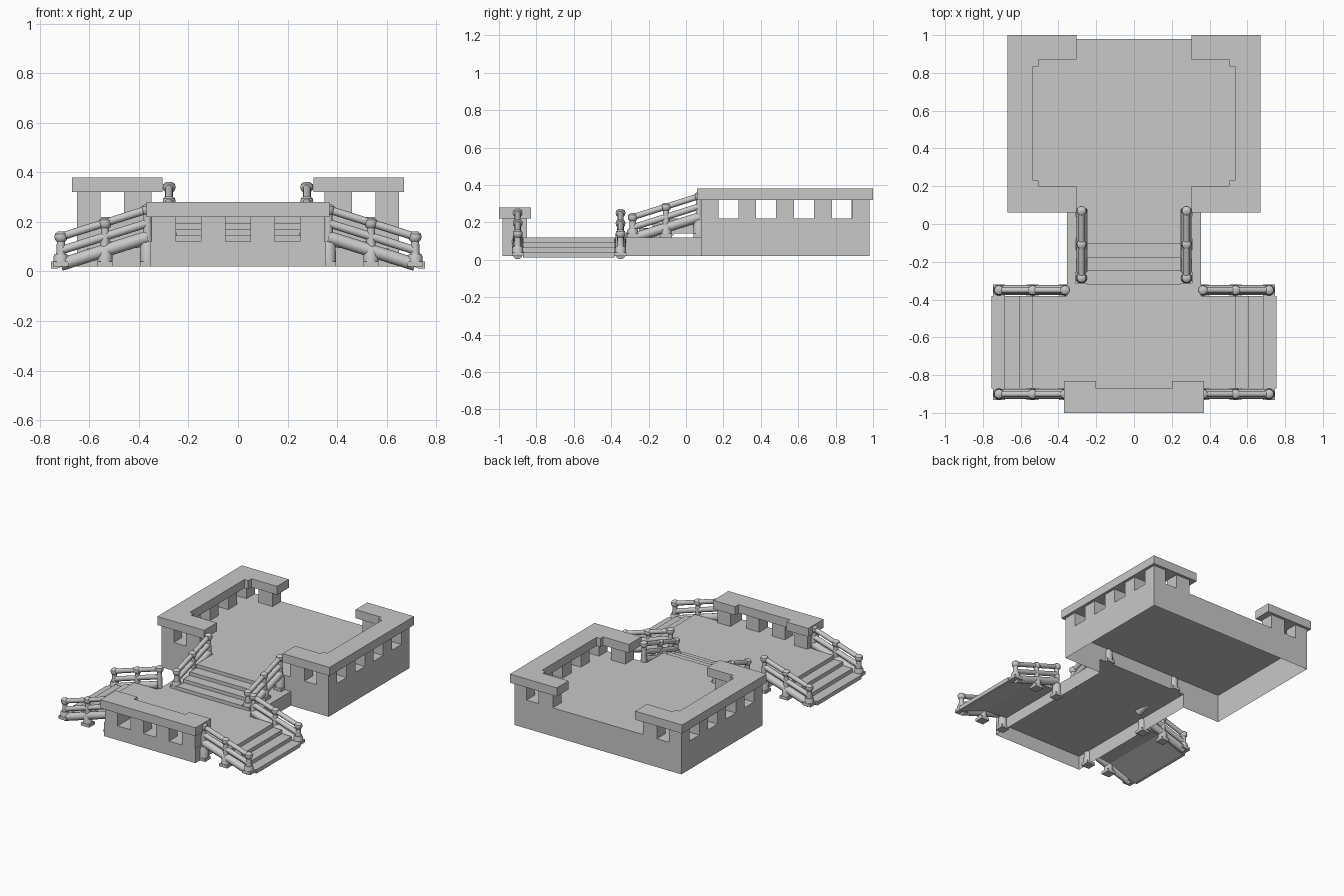
import bpy, bmesh, math
from mathutils import Vector

cube = bpy.data.objects.get("Cube")
if cube:
    bpy.data.objects.remove(cube, do_unlink=True)

stone = bpy.data.materials.new("grey stone")
stone.use_nodes = True
GREY = (0.58, 0.58, 0.58, 1)
stone.diffuse_color = GREY
stone.node_tree.nodes["Principled BSDF"].inputs["Base Color"].default_value = GREY


def finish(name, bm, smooth=False):
    mesh = bpy.data.meshes.new(name)
    bm.to_mesh(mesh)
    bm.free()
    mesh.materials.append(stone)
    if smooth:
        mesh.polygons.foreach_set("use_smooth", [True] * len(mesh.polygons))
        mesh.set_sharp_from_angle(angle=math.radians(40))
    obj = bpy.data.objects.new(name, mesh)
    bpy.context.collection.objects.link(obj)
    return obj


def box(name, x, y, z, open_sides=()):
    """Box between limits; faces pointing along open_sides are left out."""
    bm = bmesh.new()
    bmesh.ops.create_cube(bm, size=1)
    bm.normal_update()
    gone = [f for f in bm.faces if any(f.normal.dot(Vector(d)) > 0.9 for d in open_sides)]
    bmesh.ops.delete(bm, geom=gone, context='FACES_ONLY')
    for v in bm.verts:
        v.co = [a[0] if c < 0 else a[1] for c, a in zip(v.co, (x, y, z))]
    return finish(name, bm)


def prism(name, points, shift):
    """Extrude a closed outline along a vector."""
    bm = bmesh.new()
    face = bm.faces.new([bm.verts.new(p) for p in points])
    new = bmesh.ops.extrude_face_region(bm, geom=[face], use_keep_orig=True)
    bmesh.ops.translate(bm, vec=shift,
                        verts=[g for g in new["geom"] if isinstance(g, bmesh.types.BMVert)])
    bmesh.ops.recalc_face_normals(bm, faces=bm.faces)
    return finish(name, bm)


def rod(name, a, b, radius):
    bm = bmesh.new()
    a, b = Vector(a), Vector(b)
    bmesh.ops.create_cone(bm, cap_ends=True, segments=12, radius1=radius,
                          radius2=radius, depth=(b - a).length)
    turn = (b - a).to_track_quat('Z', 'Y')
    for v in bm.verts:
        v.co = turn @ v.co + (a + b) / 2
    return finish(name, bm, True)


def lathe(name, x, y, profile, sides=12):
    bm = bmesh.new()
    rings = [[bm.verts.new((x + r * math.cos(math.tau * i / sides),
                            y + r * math.sin(math.tau * i / sides), z))
              for i in range(sides)] for r, z in profile]
    for low, high in zip(rings, rings[1:]):
        for i in range(sides):
            j = (i + 1) % sides
            bm.faces.new((low[i], low[j], high[j], high[i]))
    bm.faces.new(rings[0][::-1])
    bm.faces.new(rings[-1])
    return finish(name, bm, True)


def post(name, x, y, foot, ball):
    """Square foot, round base, tapered shaft and flattened ball finial."""
    top = foot + 0.42 * (ball - foot)
    box(name + "_foot", (x - 0.031, x + 0.031), (y - 0.031, y + 0.031), (foot, foot + 0.02))
    lathe(name + "_shaft", x, y, [(0.031, foot), (0.029, top - 0.008), (0.025, top),
                                  (0.019, top), (0.016, ball - 0.018)])
    lathe(name + "_ball", x, y, [(0.014, ball - 0.022), (0.024, ball - 0.012),
                                 (0.026, ball), (0.024, ball + 0.012), (0.012, ball + 0.021)])


def railing(name, posts):
    """Posts given as (x, y, foot, ball), joined by three sloping rails."""
    for i, p in enumerate(posts):
        post(f"{name}_post_{i + 1}", *p)
    (xa, ya, _, za), (xb, yb, _, zb) = posts[0], posts[-1]
    for part, drop, r in (("hand_rail", 0, 0.016), ("middle_rail", 0.055, 0.017),
                          ("stringer", 0.112, 0.026)):
        rod(f"{name}_{part}", (xa, ya, za - drop), (xb, yb, zb - drop), r)


# Hollow platforms, open underneath and joined inside
DOWN, FRONT, BACK = (0, 0, -1), (0, -1, 0), (0, 1, 0)
box("upper_platform", (-0.65, 0.65), (0.08, 0.98), (0.02, 0.22), (DOWN, FRONT))
box("lower_platform", (-0.355, 0.355), (-0.98, 0.08), (0.02, 0.12), (DOWN, BACK))
wall = bmesh.new()
half = [(0.355, 0.12), (0.355, 0.02), (0.65, 0.02), (0.65, 0.22)]
outline = half + [(-x, z) for x, z in reversed(half)]
wall.faces.new([wall.verts.new((x, 0.08, z)) for x, z in outline])
wall.normal_update()
for face in wall.faces:
    if face.normal.y > 0:
        face.normal_flip()
finish("upper_platform_front_wall", wall)

# Lower parapet
for i, x in enumerate((-0.3, -0.1, 0.1, 0.3)):
    back = -0.85 if abs(x) > 0.2 else -0.885
    box(f"lower_pier_{i + 1}", (x - 0.05, x + 0.05), (-0.98, back), (0.12, 0.22))
outline = [(-0.37, -1), (0.37, -1), (0.37, -0.83), (0.2, -0.83), (0.2, -0.87),
           (-0.2, -0.87), (-0.2, -0.83), (-0.37, -0.83)]
prism("lower_coping", [(x, y, 0.22) for x, y in outline], (0, 0, 0.06))

# Upper parapets, one C-shaped run on each side
outline = [(0.305, 0.06), (0.67, 0.06), (0.67, 1), (0.305, 1), (0.305, 0.87),
           (0.505, 0.87), (0.505, 0.835), (0.535, 0.835), (0.535, 0.23),
           (0.505, 0.23), (0.505, 0.2), (0.305, 0.2)]
steps = [(0.755, 0.012), (0.755, 0.04), (0.685, 0.04), (0.685, 0.067), (0.61, 0.067),
         (0.61, 0.093), (0.54, 0.093), (0.54, 0.12), (0.355, 0.12), (0.355, 0.1),
         (0.53, 0.085), (0.73, 0.012)]
for side, s in (("left", 1), ("right", -1)):
    prism(f"{side}_upper_coping", [(s * x, y, 0.32) for x, y in outline], (0, 0, 0.06))
    for i in range(5):
        y = 0.125 + i * 0.2025
        box(f"{side}_side_pier_{i + 1}", sorted((s * 0.555, s * 0.65)),
            (max(y - 0.048, 0.08), min(y + 0.048, 0.98)), (0.22, 0.32))
    for end, ys in (("front", (0.08, 0.175)), ("back", (0.885, 0.98))):
        box(f"{side}_{end}_end_pier", sorted((s * 0.35, s * 0.46)), ys, (0.22, 0.32))

    # Side stairs and their railings
    prism(f"{side}_stairs", [(s * x, -0.872, z) for x, z in steps], (0, 0.49, 0))
    for row, y in (("front", -0.9), ("back", -0.35)):
        railing(f"{side}_{row}_railing", [(s * 0.715, y, 0.02, 0.14),
                                          (s * 0.537, y, 0.02, 0.195),
                                          (s * 0.365, y, 0.02, 0.25)])
    # Railing of the middle stairs
    railing(f"{side}_middle_railing", [(s * 0.278, -0.285, 0.12, 0.228),
                                       (s * 0.278, -0.107, 0.12, 0.283),
                                       (s * 0.278, 0.07, 0.12, 0.34)])

# Middle stairs up to the upper platform
steps = [(-0.32, 0.12), (-0.32, 0.145), (-0.25, 0.145), (-0.25, 0.17), (-0.18, 0.17),
         (-0.18, 0.195), (-0.105, 0.195), (-0.105, 0.22), (0.08, 0.22), (0.08, 0.142),
         (-0.06, 0.142), (-0.08, 0.12)]
prism("middle_stairs", [(-0.25, y, z) for y, z in steps], (0.5, 0, 0))
